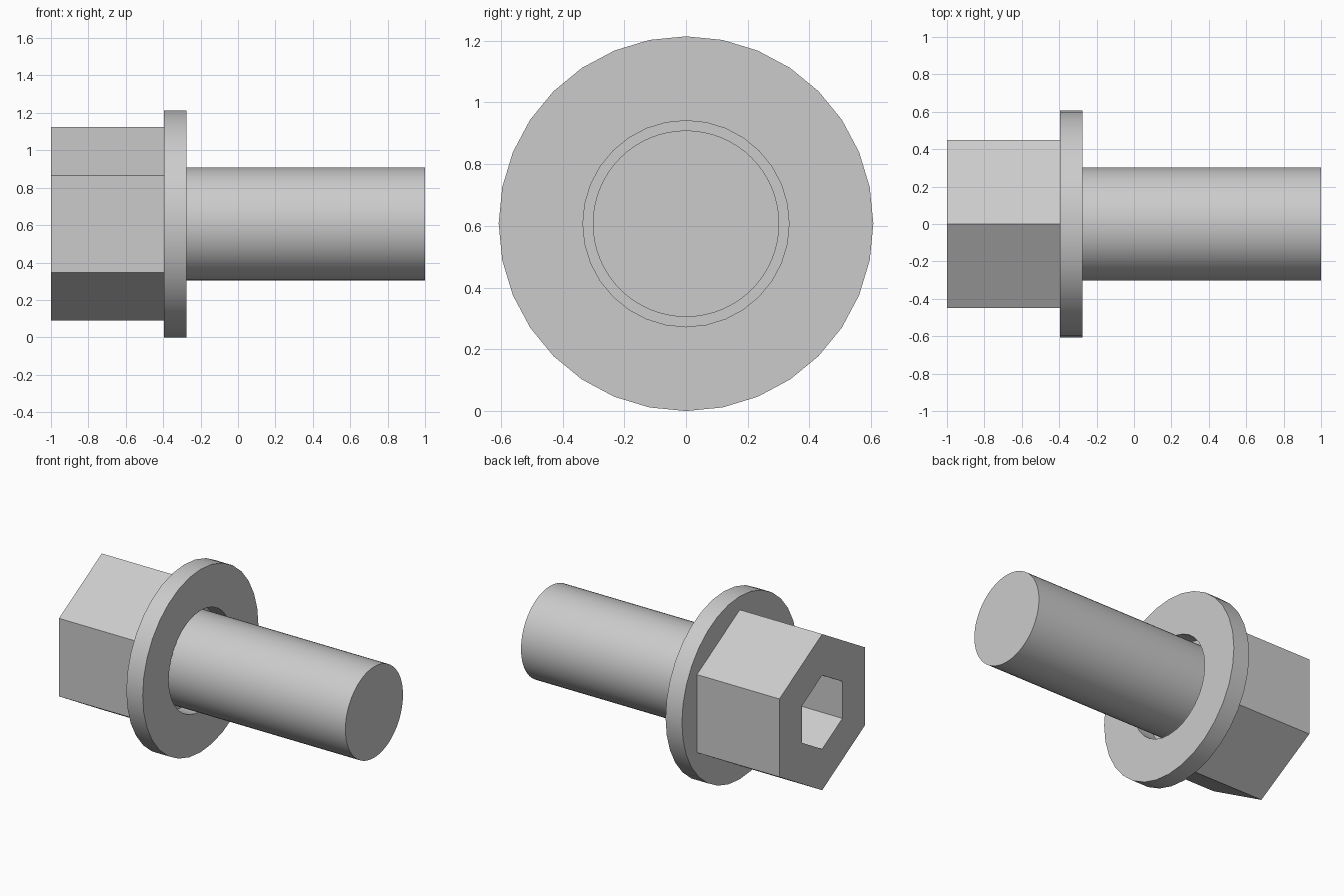
import bpy, bmesh
from math import sin, cos, tau

cube = bpy.data.objects.get("Cube")
if cube:
    bpy.data.objects.remove(cube, do_unlink=True)

AXIS_Z = 0.607      # height of the bolt axis, which runs along x
HEAD_X, SEAT_X, WASHER_X, TIP_X = -1.0, -0.395, -0.275, 1.0

steel = bpy.data.materials.new("grey steel")
steel.use_nodes = True
colour = (0.6, 0.6, 0.6, 1)
steel.diffuse_color = colour
steel.node_tree.nodes["Principled BSDF"].inputs["Base Color"].default_value = colour


def loft(name, sides, profile, closed=False):
    """Join rings given as (x, radius); close the loop or cap both ends."""
    bm = bmesh.new()
    rings = [[bm.verts.new((x, r * sin(tau * i / sides), AXIS_Z + r * cos(tau * i / sides)))
              for i in range(sides)] for x, r in profile]
    pairs = list(zip(rings, rings[1:]))
    if closed:
        pairs.append((rings[-1], rings[0]))
    else:
        bm.faces.new(rings[0])
        bm.faces.new(rings[-1])
    for a, b in pairs:
        for i in range(sides):
            j = (i + 1) % sides
            bm.faces.new((a[i], a[j], b[j], b[i]))
    bmesh.ops.recalc_face_normals(bm, faces=bm.faces)
    mesh = bpy.data.meshes.new(name)
    bm.to_mesh(mesh)
    bm.free()
    mesh.materials.append(steel)
    obj = bpy.data.objects.new(name, mesh)
    bpy.context.collection.objects.link(obj)
    bpy.ops.object.select_all(action='DESELECT')
    obj.select_set(True)
    bpy.context.view_layer.objects.active = obj
    bpy.ops.object.shade_smooth_by_angle(angle=0.5)
    return obj


# Hexagonal head with a blind hexagonal socket
loft("hex_head", 6, [(SEAT_X, 0.518), (HEAD_X, 0.518), (HEAD_X, 0.245), (HEAD_X + 0.33, 0.245)])

# Loose washer with a clearance hole around the shaft
loft("washer", 32, [(SEAT_X, 0.607), (WASHER_X, 0.607), (WASHER_X, 0.334), (SEAT_X, 0.334)], closed=True)

# Plain round shaft, rooted slightly inside the head
loft("shaft", 64, [(SEAT_X - 0.05, 0.302), (TIP_X, 0.302)])
